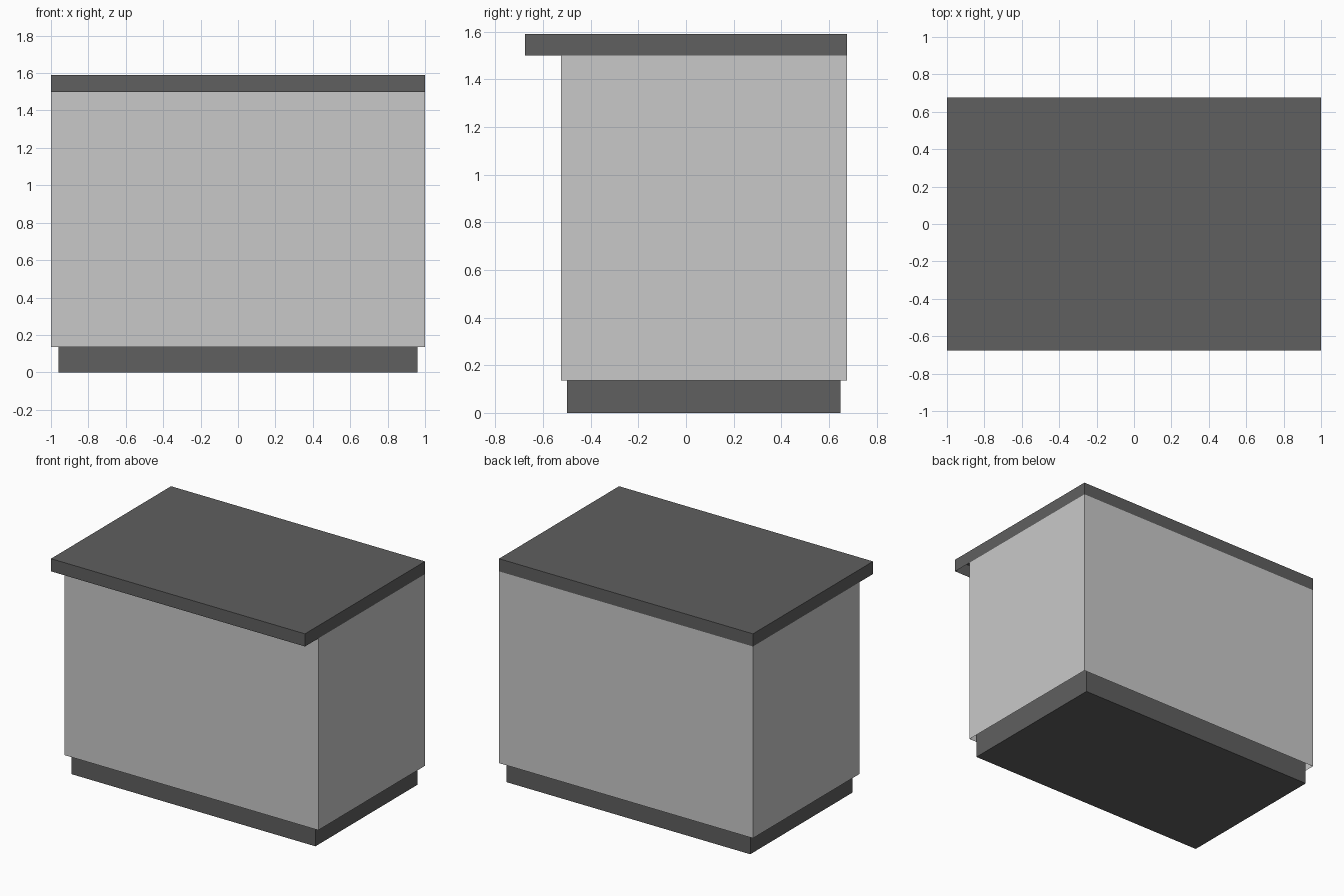
import bpy
import bmesh

if "Cube" in bpy.data.objects:
    bpy.data.objects.remove(bpy.data.objects["Cube"])


def material(name, value):
    mat = bpy.data.materials.new(name)
    mat.diffuse_color = (value, value, value, 1.0)
    mat.use_nodes = True
    mat.node_tree.nodes["Principled BSDF"].inputs["Base Color"].default_value = mat.diffuse_color
    return mat


dark = material("dark grey", 0.115)
light = material("light grey", 0.584)


def box(name, lo, hi, mat, open_bottom=False):
    """Axis-aligned box between two corners, optionally without its underside."""
    bm = bmesh.new()
    bmesh.ops.create_cube(bm, size=1.0)
    for v in bm.verts:
        v.co = [lo[i] if v.co[i] < 0 else hi[i] for i in range(3)]
    bm.normal_update()
    if open_bottom:
        under = [f for f in bm.faces if f.normal.z < -0.5]
        bmesh.ops.delete(bm, geom=under, context='FACES_ONLY')
    mesh = bpy.data.meshes.new(name)
    bm.to_mesh(mesh)
    bm.free()
    mesh.materials.append(mat)
    obj = bpy.data.objects.new(name, mesh)
    bpy.context.collection.objects.link(obj)
    return obj


# Recessed plinth, running slightly up inside the cabinet shell
box("plinth", (-0.96, -0.50, 0.0), (0.96, 0.648, 0.18), dark)

# Cabinet shell, open underneath
box("cabinet_body", (-1.0, -0.525, 0.135), (1.0, 0.675, 1.50), light, open_bottom=True)

# Worktop overhanging the front, hollow underneath
box("worktop", (-1.0, -0.675, 1.50), (1.0, 0.675, 1.59), dark, open_bottom=True)
